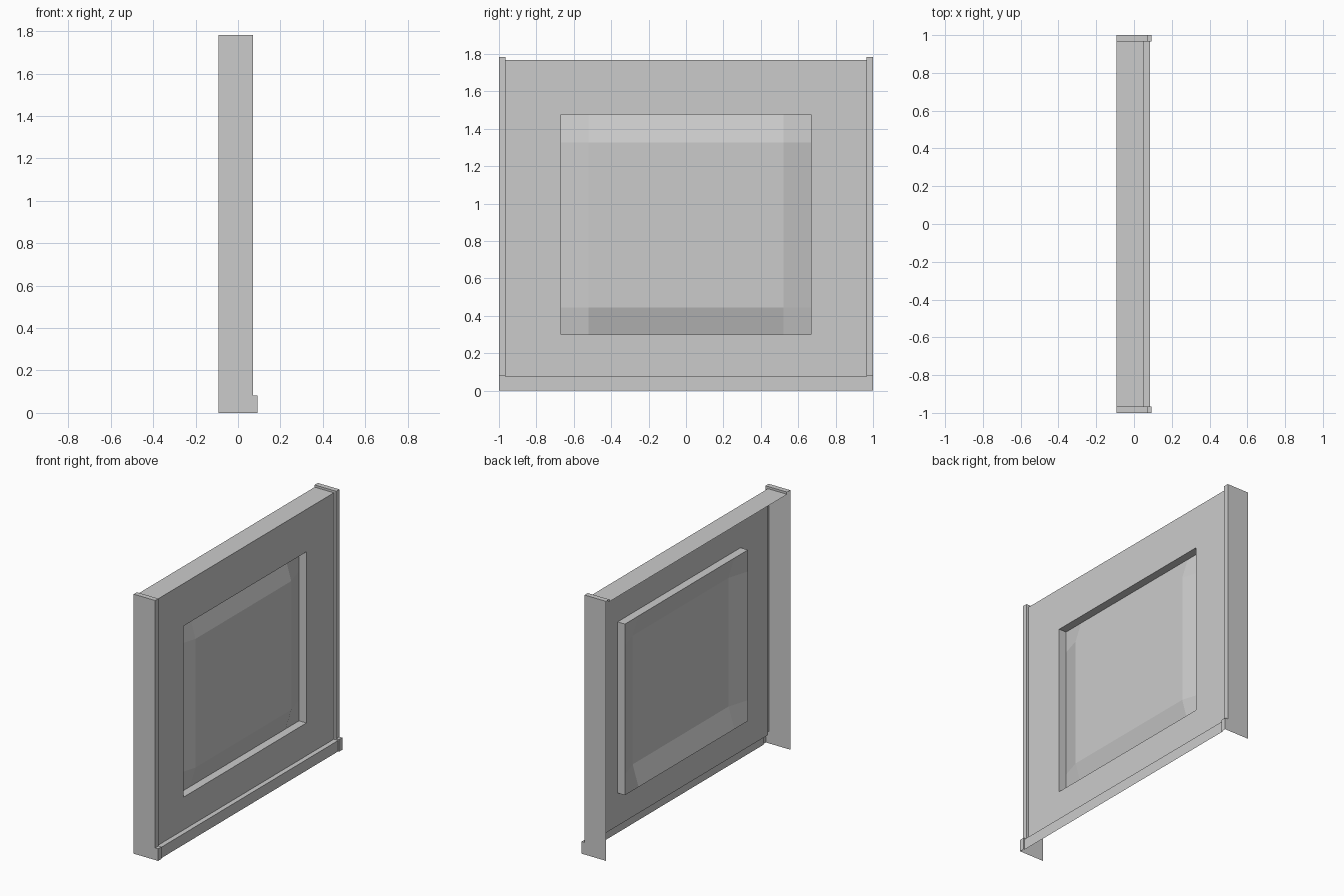
import bpy, bmesh

if "Cube" in bpy.data.objects:
    bpy.data.objects.remove(bpy.data.objects["Cube"])

BACK, FACE = -0.093, 0.053      # open rear edge and front plane of the wall
W, EDGE = 0.965, 1.0            # half width of the wall between posts, and overall
TOP, FOOT = 1.768, 0.075        # wall top and skirting height


def make(name, faces):
    """Object from a list of polygons, welded where the corners meet."""
    bm = bmesh.new()
    for f in faces:
        bm.faces.new([bm.verts.new(p) for p in f])
    bmesh.ops.remove_doubles(bm, verts=bm.verts, dist=1e-5)
    me = bpy.data.meshes.new(name)
    bm.to_mesh(me)
    bm.free()
    ob = bpy.data.objects.new(name, me)
    bpy.context.collection.objects.link(ob)
    return ob


def strip(a, b):
    """Quads joining two point rows of equal length."""
    return [(a[i], b[i], b[i + 1], a[i + 1]) for i in range(len(a) - 1)]


def row(profile, y):
    return [(x, y, z) for x, z in profile]


def rect(x, y, z0, z1):
    """Closed rectangle facing +x."""
    return [(x, -y, z0), (x, y, z0), (x, y, z1), (x, -y, z1), (x, -y, z0)]


# Profiles in x, z from the rear top edge down to the floor
wall_profile = [(BACK, TOP), (FACE, TOP), (FACE, FOOT), (0.086, FOOT), (0.086, 0)]
post_profile = [(BACK, 1.783), (0.071, 1.783), (0.071, 0.083), (0.093, 0.083), (0.093, 0)]

# Wall top and skirting
wall = strip(row(wall_profile, -W), row(wall_profile, W))
make("top_ledge", wall[:1])
make("skirting", wall[2:])

# Wall face around the window opening, with the recess sides
opening = rect(FACE, 0.667, 0.30, 1.476)
sill = rect(-0.003, 0.667, 0.30, 1.476)
make("wall_face", strip(rect(FACE, W, FOOT, TOP), opening))
make("window_recess", strip(opening, sill))

# Raised window pane: 3 x 3 grid with the middle pushed forward
ys, zs = [-0.667, -0.52, 0.52, 0.667], [0.30, 0.444, 1.328, 1.476]
grid = [[(0.041 if i in (1, 2) and j in (1, 2) else -0.003, y, z)
         for j, y in enumerate(ys)] for i, z in enumerate(zs)]
pane = []
for low, high in zip(grid, grid[1:]):
    pane += [(a, b, c, d) for a, d, c, b in strip(low, high)]
make("window_pane", pane)

# End posts: stepped inner edge, front strip and outer side plate
for side, name in ((-1, "left_post"), (1, "right_post")):
    inner, outer = row(post_profile, side * W), row(post_profile, side * EDGE)
    faces = strip(row(wall_profile, side * W), inner) + strip(inner, outer)
    faces.append(outer + [(BACK, side * EDGE, 0)])
    post = make(name, faces)
    bm = bmesh.new()
    bm.from_mesh(post.data)
    bmesh.ops.recalc_face_normals(bm, faces=bm.faces)
    # outer plate must face away from the wall
    plate = max(bm.faces, key=lambda f: f.calc_area())
    if plate.normal.y * side < 0:
        bmesh.ops.reverse_faces(bm, faces=bm.faces)
    bm.to_mesh(post.data)
    bm.free()
